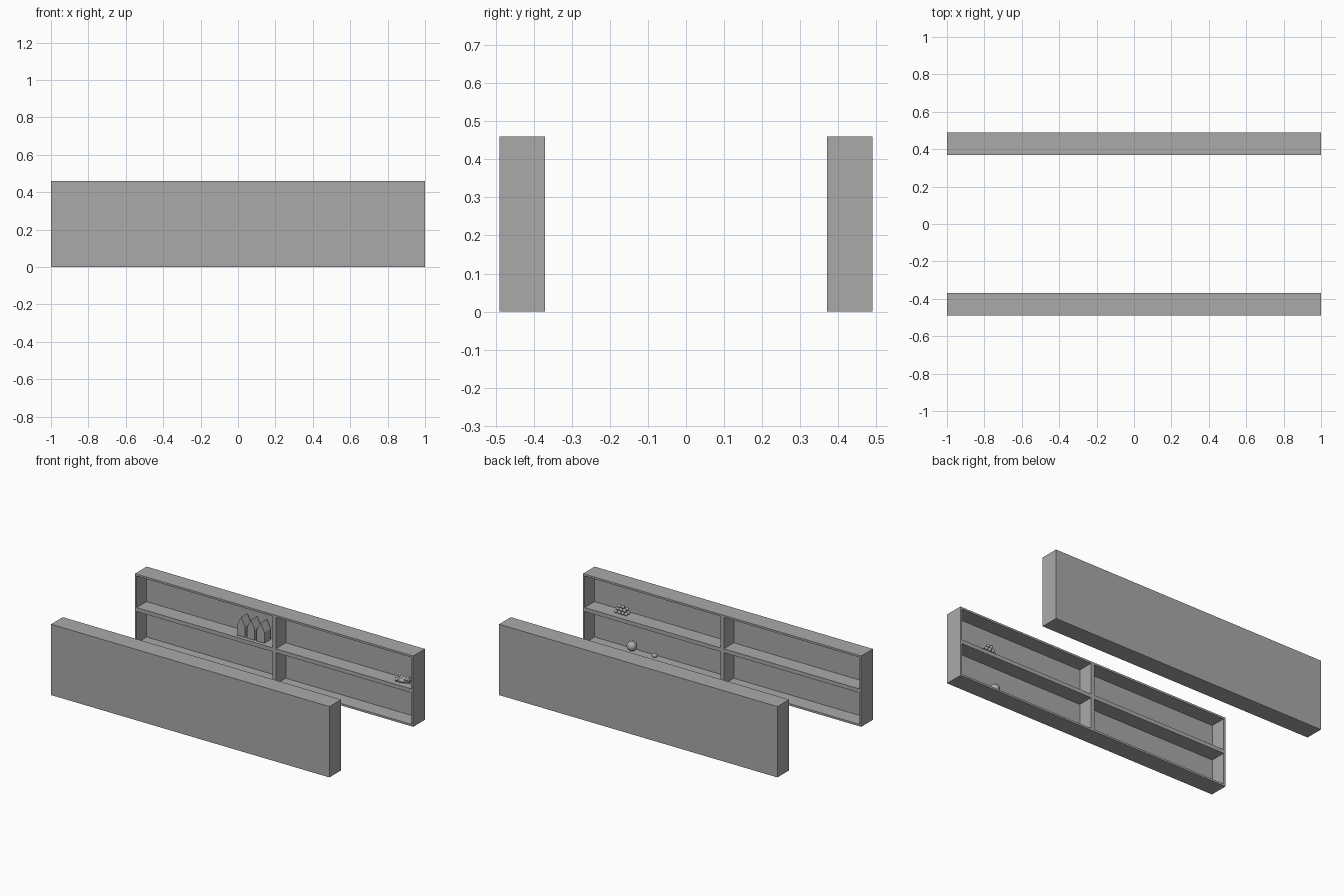
import bpy, bmesh, math, random
from mathutils import Matrix, Vector

if "Cube" in bpy.data.objects:
    bpy.data.objects.remove(bpy.data.objects["Cube"])
random.seed(4)

LENGTH, HEIGHT, DEPTH, BOARD = 2.0, 0.46, 0.12, 0.018
OUTER = 0.49
UPPER = HEIGHT / 2 + BOARD   # floor of the upper cells

grey = bpy.data.materials.new("plain_grey")
grey.use_nodes = True
color = (0.4, 0.4, 0.4, 1)
grey.diffuse_color = color
grey.node_tree.nodes["Principled BSDF"].inputs["Base Color"].default_value = color


def finish(name, bm, smooth=False):
    bmesh.ops.recalc_face_normals(bm, faces=bm.faces)
    for f in bm.faces:
        f.smooth = smooth
    mesh = bpy.data.meshes.new(name)
    bm.to_mesh(mesh)
    bm.free()
    mesh.materials.append(grey)
    obj = bpy.data.objects.new(name, mesh)
    bpy.context.collection.objects.link(obj)
    return obj


def bookcase(name, turn):
    """Long case with four open cells, opening towards the middle."""
    bm = bmesh.new()
    bmesh.ops.create_grid(bm, x_segments=2, y_segments=2, size=0.5)
    place = (Matrix.Translation((0, OUTER - DEPTH, HEIGHT / 2))
             @ Matrix.Rotation(math.pi / 2, 4, 'X')
             @ Matrix.Diagonal((LENGTH, HEIGHT, 1, 1)))
    bm.transform(place)
    cells = list(bm.faces)
    # back and sides
    ext = bmesh.ops.extrude_face_region(bm, geom=cells, use_keep_orig=True)
    moved = [g for g in ext["geom"] if isinstance(g, bmesh.types.BMVert)]
    bmesh.ops.translate(bm, verts=moved, vec=(0, DEPTH, 0))
    bmesh.ops.recalc_face_normals(bm, faces=bm.faces)
    # boards around each cell, then the recess
    cells = [f for f in bm.faces if f.calc_center_median().y < OUTER - DEPTH + 0.001]
    bmesh.ops.inset_individual(bm, faces=cells, thickness=BOARD)
    pits = bmesh.ops.extrude_discrete_faces(bm, faces=cells)["faces"]
    bmesh.ops.translate(bm, verts=list({v for f in pits for v in f.verts}),
                        vec=(0, DEPTH - BOARD, 0))
    bm.transform(Matrix.Rotation(turn, 4, 'Z'))
    return finish(name, bm)


def ball(bm, center, radius, flat=1.0):
    bmesh.ops.create_icosphere(bm, subdivisions=2, radius=radius,
                               matrix=Matrix.Translation(center) @ Matrix.Diagonal((1, 1, flat, 1)))


bookcase("back_bookcase", 0)
bookcase("front_bookcase", math.pi)

# Three gabled ornaments
for i in range(3):
    bm = bmesh.new()
    x, y, w = -0.275 + i * 0.07, 0.385, 0.055
    outline = [(0, 0), (w, 0), (w, 0.07), (w / 2, 0.125), (0, 0.07)]
    face = bm.faces.new([bm.verts.new((x + a, y, UPPER + b)) for a, b in outline])
    ext = bmesh.ops.extrude_face_region(bm, geom=[face], use_keep_orig=True)
    bmesh.ops.translate(bm, vec=(0, 0.065, 0),
                        verts=[g for g in ext["geom"] if isinstance(g, bmesh.types.BMVert)])
    finish(f"gabled_ornament_{i + 1}", bm)

# Pile of small balls
bm = bmesh.new()
r = 0.012
for layer in range(3):
    for k in range(4 - layer):
        for row in range(2 if layer < 2 else 1):
            ball(bm, (0.75 + (k - (3 - layer) / 2) * 2 * r, -0.405 - row * 2 * r,
                      UPPER + r + layer * 1.7 * r), r)
finish("ball_pile", bm, True)

# Loose heap of small tilted slips
bm = bmesh.new()
for k in range(8):
    spot = Vector((0.87 + 0.011 * k, 0.40 + 0.03 * (k % 2), UPPER + 0.015))
    tilt = Matrix.Rotation(random.uniform(0, 3), 4, 'Z') @ Matrix.Rotation(0.4, 4, 'X')
    bmesh.ops.create_cube(bm, size=1, matrix=Matrix.Translation(spot) @ tilt
                          @ Matrix.Diagonal((0.035, 0.025, 0.008, 1)))
finish("slip_heap", bm)

# Round ornament and small pebble on the lower floor
for name, spot, radius, flat in (("round_ornament", (0.69, -0.43, BOARD + 0.032), 0.032, 1),
                                 ("pebble", (0.53, -0.435, BOARD + 0.012), 0.018, 0.7)):
    bm = bmesh.new()
    ball(bm, spot, radius, flat)
    finish(name, bm, True)
